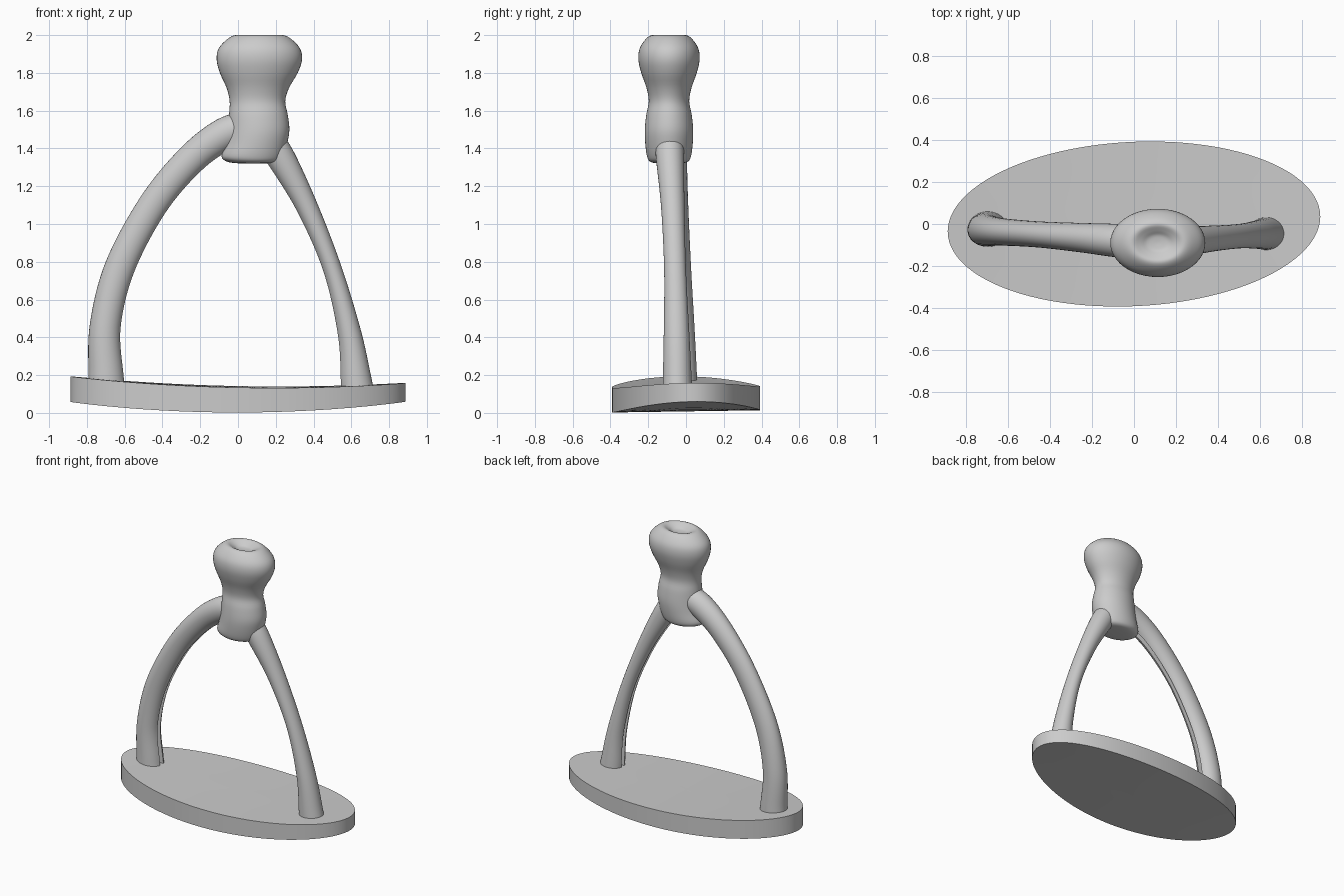
import bpy, bmesh, math
from mathutils import Vector

if "Cube" in bpy.data.objects:
    bpy.data.objects.remove(bpy.data.objects["Cube"])


def finish(name, bm, angle):
    bmesh.ops.recalc_face_normals(bm, faces=bm.faces)
    mesh = bpy.data.meshes.new(name)
    bm.to_mesh(mesh)
    bm.free()
    obj = bpy.data.objects.new(name, mesh)
    bpy.context.collection.objects.link(obj)
    bpy.ops.object.select_all(action='DESELECT')
    obj.select_set(True)
    bpy.context.view_layer.objects.active = obj
    bpy.ops.object.shade_smooth_by_angle(angle=math.radians(angle))
    return obj


def spline(points, steps):
    # Catmull-Rom interpolation of rows of any length
    out = []
    last = len(points) - 1
    for i in range(last):
        p0, p1 = points[max(i - 1, 0)], points[i]
        p2, p3 = points[i + 1], points[min(i + 2, last)]
        for s in range(steps):
            t = s / steps
            out.append([b + 0.5 * t * (c - a + t * (2*a - 5*b + 4*c - d + t * (3*(b - c) + d - a)))
                        for a, b, c, d in zip(p0, p1, p2, p3)])
    return out + [list(points[-1])]


def loft(bm, rings, cap_start=True, cap_end=True):
    rows = [[bm.verts.new(co) for co in ring] for ring in rings]
    n = len(rows[0])
    for a, b in zip(rows, rows[1:]):
        for i in range(n):
            j = (i + 1) % n
            bm.faces.new((a[i], a[j], b[j], b[i]))
    if cap_start:
        bm.faces.new(rows[0])
    if cap_end:
        bm.faces.new(rows[-1])


# Tread: skewed oval plate, its ends bent upward
def tread_ring(r, top):
    ring = []
    for i in range(96):
        t = math.tau * i / 96
        x, y = 0.887 * r * math.cos(t), 0.393 * r * math.sin(t + 0.09)
        if top:
            z = 0.138 - 0.02 * x + 0.048 * x * x + 0.01 * y
        else:
            z = 0.008 + 0.065 * x * x + 0.015 * y
        ring.append((x, y, z))
    return ring


radii = [0.02, 0.2, 0.4, 0.6, 0.8, 1.0]
bm = bmesh.new()
loft(bm, [tread_ring(r, False) for r in radii] + [tread_ring(r, True) for r in reversed(radii)])
finish("tread", bm, 40)


# Arms: tapered tubes with a groove along the inner side
def arm(name, path, side):
    section = [(math.cos(a), math.sin(a)) for a in
               (math.radians(13 + 334 * k / 28) for k in range(29))]
    section += [(0.3, -0.18), (0.3, 0.18)]
    rows = spline(path, 8)
    rings = []
    for i, (x, y, z, rn, ry) in enumerate(rows):
        a, b = rows[max(i - 1, 0)], rows[min(i + 1, len(rows) - 1)]
        tangent = Vector((b[0] - a[0], 0, b[2] - a[2])).normalized()
        inner = Vector((tangent.z, 0, -tangent.x)) * side
        rings.append([Vector((x, y, z)) + inner * u * rn + Vector((0, v * ry, 0)) for u, v in section])
    bm = bmesh.new()
    loft(bm, rings)
    finish(name, bm, 40)


# x, y, z, radius in the arm's plane, radius across
arm("left_arm", [
    (-0.69, -0.025, 0.08, 0.105, 0.087), (-0.698, -0.025, 0.2, 0.094, 0.083),
    (-0.702, -0.03, 0.46, 0.083, 0.075), (-0.625, -0.038, 0.77, 0.081, 0.065),
    (-0.45, -0.05, 1.10, 0.079, 0.062), (-0.25, -0.065, 1.34, 0.082, 0.07),
    (-0.07, -0.08, 1.475, 0.088, 0.08), (0.08, -0.088, 1.52, 0.085, 0.08)], 1)
arm("right_arm", [
    (0.635, -0.045, 0.08, 0.09, 0.08), (0.625, -0.046, 0.17, 0.083, 0.077),
    (0.59, -0.05, 0.42, 0.063, 0.068), (0.50, -0.058, 0.76, 0.05, 0.058),
    (0.365, -0.07, 1.09, 0.058, 0.062), (0.22, -0.085, 1.36, 0.077, 0.075),
    (0.14, -0.088, 1.47, 0.075, 0.075)], -1)


# Head: oval waisted knob with a dimple on top
profile = [  # z, centre x, radius x, radius y
    (1.32, 0.08, 0.01, 0.008), (1.322, 0.08, 0.09, 0.07), (1.332, 0.078, 0.14, 0.102),
    (1.36, 0.077, 0.164, 0.117), (1.43, 0.098, 0.163, 0.126), (1.50, 0.11, 0.162, 0.128),
    (1.58, 0.108, 0.155, 0.12), (1.65, 0.103, 0.147, 0.107), (1.72, 0.105, 0.165, 0.119),
    (1.80, 0.11, 0.206, 0.147), (1.87, 0.113, 0.226, 0.162), (1.93, 0.113, 0.215, 0.155),
    (1.98, 0.113, 0.168, 0.122), (2.0, 0.113, 0.125, 0.09), (1.985, 0.113, 0.085, 0.06),
    (1.968, 0.113, 0.05, 0.036), (1.963, 0.113, 0.008, 0.006)]
rings = []
for z, cx, rx, ry in spline(profile, 4):
    rings.append([(cx + rx * math.cos(math.tau * k / 48), -0.09 + ry * math.sin(math.tau * k / 48), z)
                  for k in range(48)])
bm = bmesh.new()
loft(bm, rings)
finish("head", bm, 60)
